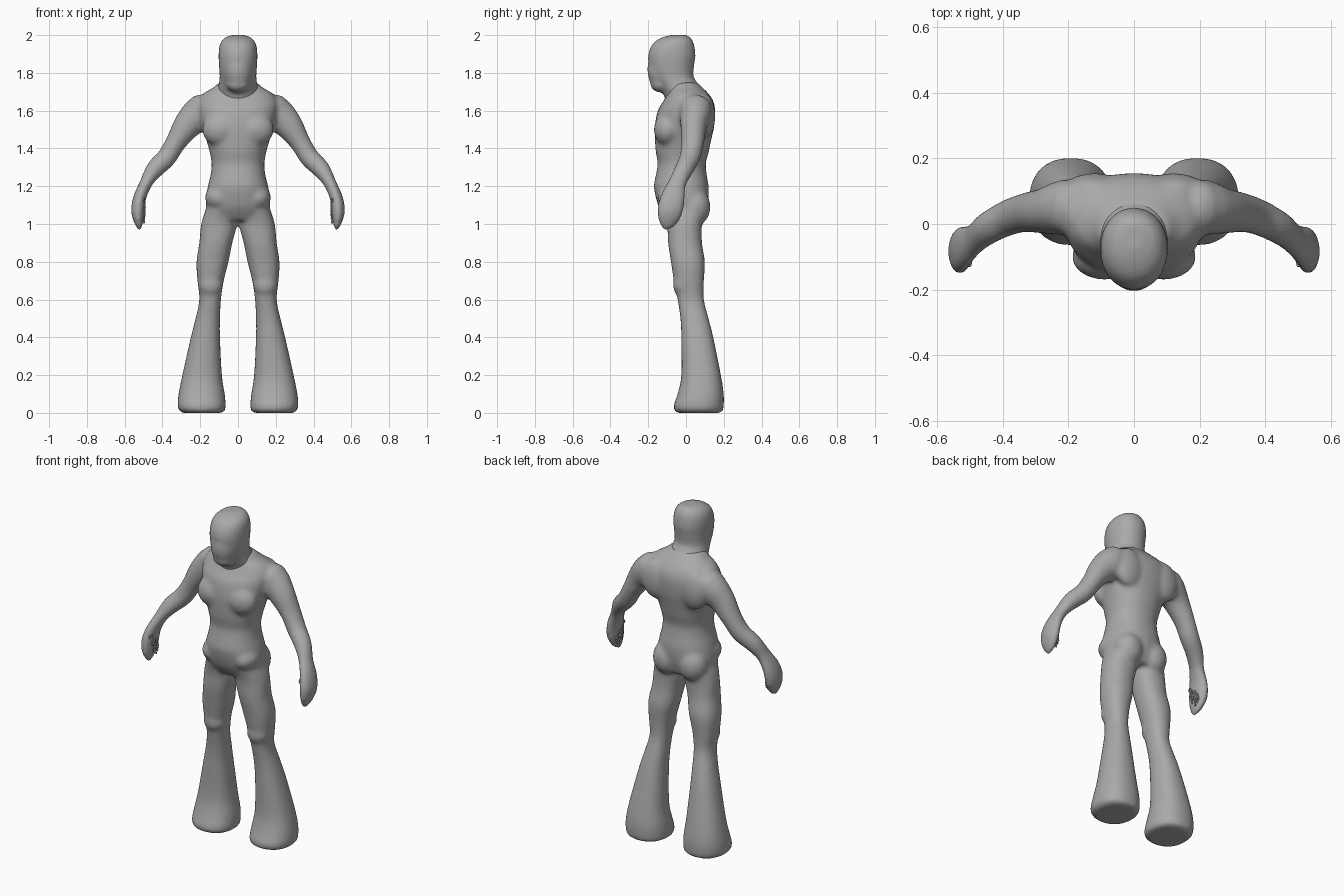
import bpy, bmesh, math, random
from mathutils import Vector, Matrix

cube = bpy.data.objects.get("Cube")
if cube:
    bpy.data.objects.remove(cube, do_unlink=True)

grey = bpy.data.materials.new("plain_grey")
grey.use_nodes = True
colour = (0.4, 0.4, 0.4, 1)
grey.diffuse_color = colour
grey.node_tree.nodes["Principled BSDF"].inputs["Base Color"].default_value = colour

SIDES = 28
STEPS = 4


def resample(rows):
    """Smooth spline through rows given in hundredths."""
    rows = [Vector(r) / 100 for r in rows]
    out = []
    for i in range(len(rows) - 1):
        a, b, c, d = rows[max(i - 1, 0)], rows[i], rows[i + 1], rows[min(i + 2, len(rows) - 1)]
        for k in range(STEPS):
            t = k / STEPS
            out.append(b + (c - a) * (t / 2) + (a * 2 - b * 5 + c * 4 - d) * (t * t / 2)
                       + (b * 3 - a - c * 3 + d) * (t ** 3 / 2))
    return out + [rows[-1]]


def loft(bm, rings, power=1.0):
    """Skin closed rings, each a centre and two half axes."""
    def bend(w):
        return math.copysign(abs(w) ** power, w)
    loops = []
    for centre, u, v in rings:
        angles = [math.tau * k / SIDES for k in range(SIDES)]
        loops.append([bm.verts.new(centre + u * bend(math.cos(a)) + v * bend(math.sin(a)))
                      for a in angles])
    for lower, upper in zip(loops, loops[1:]):
        for k in range(SIDES):
            n = (k + 1) % SIDES
            bm.faces.new((lower[k], lower[n], upper[n], upper[k]))
    bm.faces.new(loops[0])
    bm.faces.new(loops[-1])


def column(bm, rows, side=1, power=1.0):
    """Upright loft; rows hold height, x range and y range."""
    rings = []
    for z, x0, x1, y0, y1 in resample(rows):
        rings.append((Vector((side * (x0 + x1) / 2, (y0 + y1) / 2, z)),
                      Vector(((x1 - x0) / 2, 0, 0)), Vector((0, (y1 - y0) / 2, 0))))
    loft(bm, rings, power)


def limb(bm, rows, side):
    """Loft along a bent path; rows hold position, thickness and depth."""
    rows = resample(rows)
    rings = []
    for i, (x, y, z, thick, deep) in enumerate(rows):
        along = rows[min(i + 1, len(rows) - 1)] - rows[max(i - 1, 0)]
        t = Vector((along[0] * side, along[1], along[2])).normalized()
        u = t.cross(Vector((0, 1, 0))).normalized()
        rings.append((Vector((x * side, y, z)), u * thick, t.cross(u) * deep))
    loft(bm, rings)


def mass(bm, place, size, side=1, subdivisions=3):
    """Rounded muscle."""
    x, y, z = place
    m = Matrix.Translation((x * side, y, z)) @ Matrix.Diagonal((*size, 1))
    bmesh.ops.create_icosphere(bm, subdivisions=subdivisions, radius=1, matrix=m)


def finish(name, bm, voxel=0, smooth=0):
    bmesh.ops.recalc_face_normals(bm, faces=bm.faces)
    mesh = bpy.data.meshes.new(name)
    bm.to_mesh(mesh)
    bm.free()
    mesh.materials.append(grey)
    mesh.shade_smooth()
    ob = bpy.data.objects.new(name, mesh)
    bpy.context.collection.objects.link(ob)
    if voxel:
        fuse = ob.modifiers.new("fuse", "REMESH")
        fuse.mode = "VOXEL"
        fuse.voxel_size = voxel
        fuse.use_smooth_shade = True
        soften = ob.modifiers.new("soften", "SMOOTH")
        soften.factor = 0.5
        soften.iterations = smooth
    return ob


# Torso, from the crotch up to the collar
body = bmesh.new()
torso = [(102, 17, -10, 9), (108, 17, -14, 11), (114, 17, -16, 12), (120, 16, -17, 12),
         (126, 14.5, -16, 11), (132, 14, -15, 10.5), (138, 15, -16, 12), (145, 17, -16.5, 13.5),
         (152, 19.5, -16.5, 15), (160, 21, -15, 15.5), (165, 21, -12, 14.5),
         (169, 18.5, -10, 12), (172, 13.5, -9, 9), (175, 10, -9, 6)]
column(body, [(z, -w, w, y0, y1) for z, w, y0, y1 in torso], power=0.9)

# Legs widening into flared feet
leg = [(108, 1, 17, -12, 10), (100, 0.5, 19.5, -10, 8.5), (90, 3, 20.5, -9.5, 8.5),
       (80, 5, 22, -8, 10), (70, 7.5, 21.5, -6.5, 9.5), (60, 9, 20.5, -4.5, 9.5),
       (50, 9.5, 22.5, -3, 12), (40, 9.5, 25, -2.5, 14.5), (20, 8.5, 29.5, -2.5, 18.5),
       (10, 7, 31.5, -4.5, 20), (4, 6.5, 32, -6.5, 20), (1, 7, 31, -6, 19.5), (0, 9, 29, -4, 17.5)]

# Arms ending in mitten hands
arm = [(17, 5, 161, 7, 8), (21, 5, 158, 9, 8.5), (27, 4, 152, 7.5, 7), (33, 3.5, 143, 5.5, 6),
       (38, 2, 135, 5.2, 5.5), (44, -1, 129, 4.8, 5), (48.5, -4.5, 122, 3.4, 4.8),
       (52, -7, 114, 3.4, 6.5), (53, -8.5, 107, 3.6, 6.8), (52.6, -10, 101, 2.4, 5),
       (52, -11.5, 97, 0.7, 1.5)]

for s in (1, -1):
    column(body, leg, s, 0.88)
    limb(body, arm, s)
    # Chest, shoulder blade, shoulder, buttock, hip and knee
    mass(body, (0.09, -0.10, 1.5), (0.10, 0.07, 0.09), s)
    mass(body, (0.12, 0.10, 1.57), (0.10, 0.055, 0.12), s)
    mass(body, (0.20, 0.05, 1.61), (0.075, 0.085, 0.075), s)
    mass(body, (0.085, 0.05, 1.09), (0.085, 0.08, 0.10), s)
    mass(body, (0.10, -0.06, 1.14), (0.075, 0.09, 0.07), s)
    mass(body, (0.145, -0.015, 0.68), (0.065, 0.055, 0.07), s)
finish("body", body, 0.012, 6)

# Hood-like head leaning forward, with its neck
head = bmesh.new()
skull = [(160, 9, -9, 8), (166, 10, -11, 9), (170, 11, -12.5, 8.5), (174, 10.2, -15, 6.5),
         (178, 9.7, -17.5, 4), (183, 10, -19.5, 4.2), (189, 10.3, -20, 5), (194, 9.9, -18.5, 4.5),
         (197, 8.6, -16, 3.5), (199, 6.3, -12, 2), (200, 3, -8, 0)]
column(head, [(z, -w, w, y0, y1) for z, w, y0, y1 in skull], power=0.95)
# Long face plate with a jutting chin
mass(head, (0, -0.12, 1.82), (0.08, 0.085, 0.125))
mass(head, (0, -0.13, 1.745), (0.065, 0.06, 0.05))
finish("head", head, 0.01, 5)

# Pebbled grip on each palm
random.seed(4)
pebbles = bmesh.new()
for i in range(70):
    turn, reach = random.uniform(0, math.tau), math.sqrt(random.random())
    across, height = reach * math.cos(turn), reach * math.sin(turn)
    place = (0.493 + 0.007 * across ** 2 + 0.005 * abs(height),
             -0.087 + 0.035 * across - 0.02 * height, 1.08 - 0.075 * -height)
    for s in (1, -1):
        mass(pebbles, place, (0.006, 0.006, 0.006), s, 1)
finish("palm_pebbles", pebbles)
